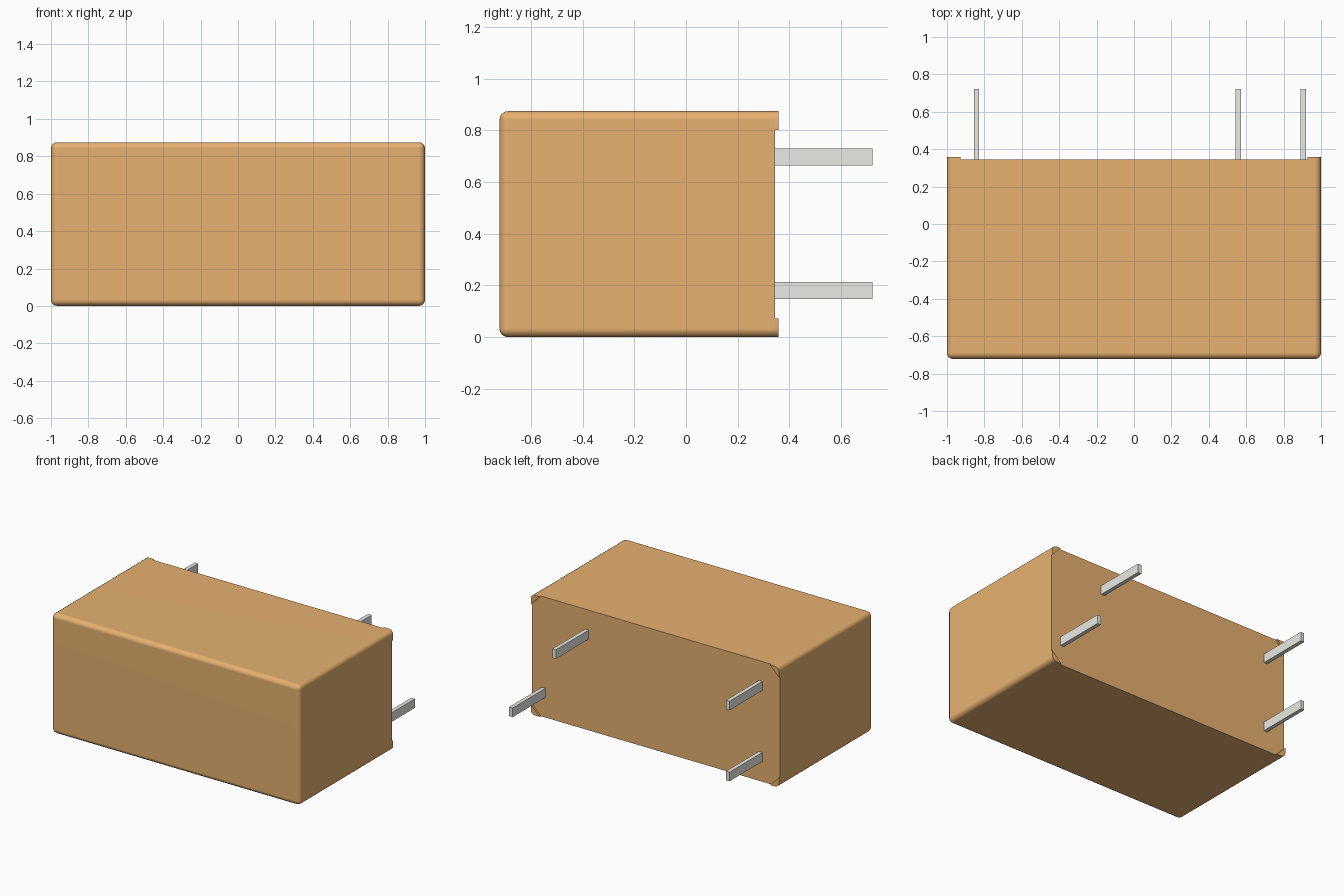
import bpy, bmesh, math

if "Cube" in bpy.data.objects:
    bpy.data.objects.remove(bpy.data.objects["Cube"])

BACK, FOOT_END, END = 0.345, 0.358, 0.722    # y of rear face, feet, pin tips
HEIGHT, R, SEG = 0.875, 0.033, 4


def material(name, rgb):
    m = bpy.data.materials.new(name)
    m.diffuse_color = (*rgb, 1)
    m.use_nodes = True
    m.node_tree.nodes["Principled BSDF"].inputs["Base Color"].default_value = m.diffuse_color
    return m


def add_object(name, bm, mat):
    bmesh.ops.recalc_face_normals(bm, faces=bm.faces[:])
    mesh = bpy.data.meshes.new(name)
    bm.to_mesh(mesh)
    bm.free()
    mesh.materials.append(mat)
    ob = bpy.data.objects.new(name, mesh)
    bpy.context.collection.objects.link(ob)
    return ob


def box(x0, x1, y0, y1, z0, z1):
    bm = bmesh.new()
    bmesh.ops.create_cube(bm, size=1)
    for v in bm.verts:
        v.co.x = x1 if v.co.x > 0 else x0
        v.co.y = y1 if v.co.y > 0 else y0
        v.co.z = z1 if v.co.z > 0 else z0
    return bm


tan = material("tan_plastic", (0.79, 0.44, 0.16))
metal = material("pin_metal", (0.82, 0.82, 0.78))
smooth = []

# Case: rounded everywhere except around the flat rear face
bm = box(-1, 1, -END, BACK, 0, HEIGHT)
edges = [e for e in bm.edges if any(v.co.y < 0 for v in e.verts)]
bmesh.ops.bevel(bm, geom=edges, offset=R, segments=SEG, profile=0.5,
                affect='EDGES')
smooth.append(add_object("case", bm, tan))

# Triangular standoff feet in the four rear corners
LEG = 0.073
profile = [(LEG, 0), (0, LEG)]
for i in range(SEG + 1):
    a = math.pi + i / SEG * math.pi / 2
    profile.append((R + R * math.cos(a), R + R * math.sin(a)))
for sx, side in ((-1, "left"), (1, "right")):
    for top, level in ((False, "lower"), (True, "upper")):
        bm = bmesh.new()
        face = bm.faces.new([bm.verts.new((sx * (1 - u), BACK,
                                           HEIGHT - w if top else w))
                             for u, w in profile])
        new = bmesh.ops.extrude_face_region(bm, geom=[face])["geom"]
        for v in new:
            if isinstance(v, bmesh.types.BMVert):
                v.co.y = FOOT_END
        smooth.append(add_object(f"foot_{level}_{side}", bm, tan))

# Flat contact pins
pins = {"coil_pin_upper": (-0.842, 0.697), "coil_pin_lower": (-0.842, 0.18),
        "contact_pin_upper": (0.557, 0.697), "contact_pin_lower": (0.905, 0.18)}
for name, (x, z) in pins.items():
    add_object(name, box(x - 0.0145, x + 0.0145, BACK - 0.01, END,
                         z - 0.033, z + 0.033), metal)

# Smooth shading on the rounded parts
bpy.ops.object.select_all(action='DESELECT')
for ob in smooth:
    ob.select_set(True)
bpy.context.view_layer.objects.active = smooth[0]
bpy.ops.object.shade_smooth_by_angle(angle=math.radians(35))
wn = smooth[0].modifiers.new("flat_faces", 'WEIGHTED_NORMAL')
wn.keep_sharp = True
